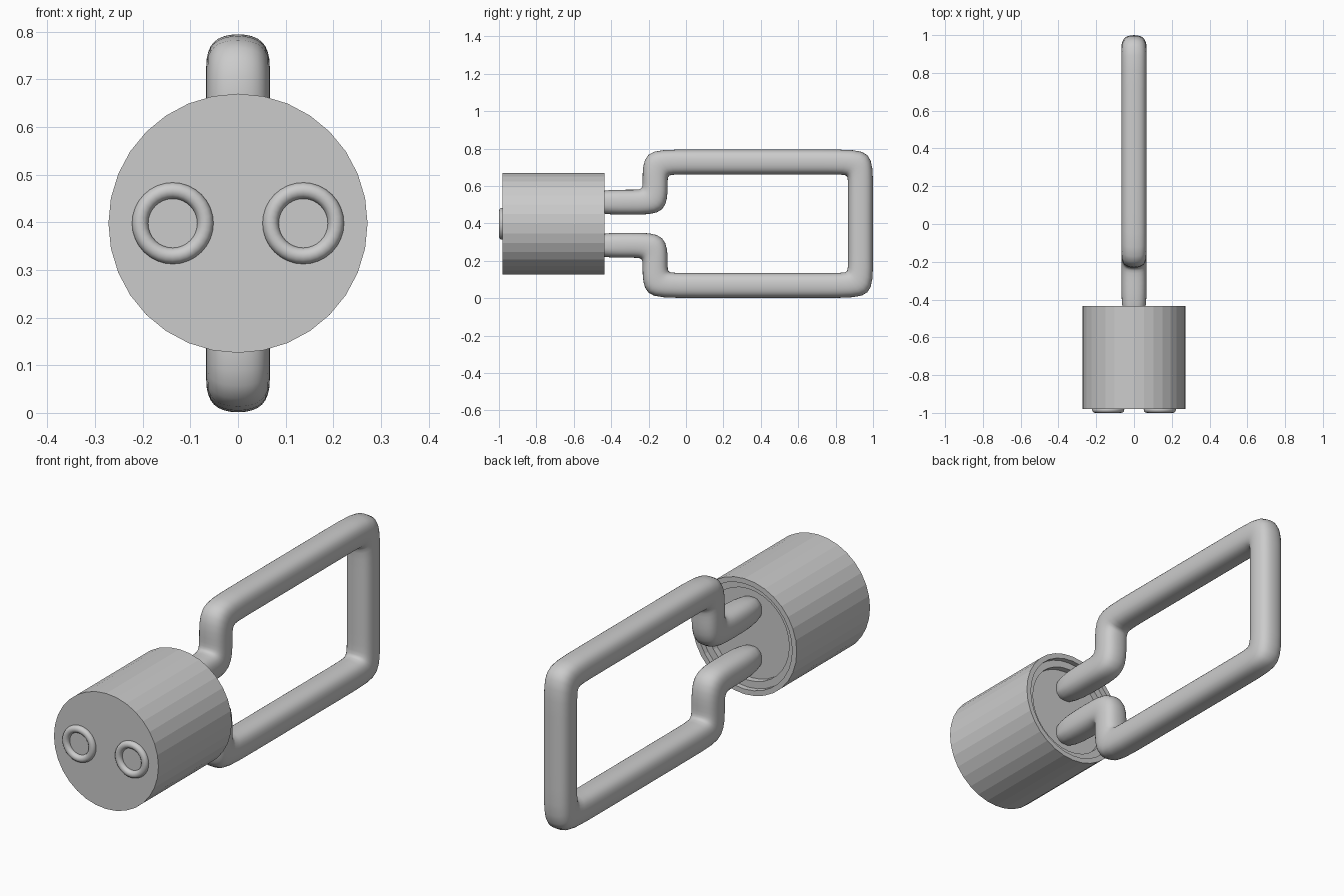
import bpy, bmesh
from math import sin, cos, pi
from mathutils import Vector

if "Cube" in bpy.data.objects:
    bpy.data.objects.remove(bpy.data.objects["Cube"])

CZ = 0.398  # height of the main axis


def make_object(name, bm, smooth):
    bmesh.ops.recalc_face_normals(bm, faces=bm.faces)
    for f in bm.faces:
        f.smooth = smooth
    mesh = bpy.data.meshes.new(name)
    bm.to_mesh(mesh)
    bm.free()
    ob = bpy.data.objects.new(name, mesh)
    bpy.context.collection.objects.link(ob)
    return ob


def loft(name, rings, smooth):
    """Join successive closed rings of points and cap both ends."""
    bm = bmesh.new()
    loops = [[bm.verts.new(p) for p in ring] for ring in rings]
    n = len(loops[0])
    for a, b in zip(loops, loops[1:]):
        for i in range(n):
            j = (i + 1) % n
            bm.faces.new((a[i], a[j], b[j], b[i]))
    bm.faces.new(loops[0])
    bm.faces.new(loops[-1])
    return make_object(name, bm, smooth)


# Faceted body with a stepped recess at the back: (radius, y)
profile = [(0.272, -0.98), (0.272, -0.435), (0.248, -0.435),
           (0.248, -0.46), (0.215, -0.46), (0.215, -0.49)]
loft("plug_body",
     [[(r * cos(2 * pi * k / 32), y, CZ + r * sin(2 * pi * k / 32))
       for k in range(32)] for r, y in profile], False)

# Two raised rings on the front face
for side, x in (("left", -0.137), ("right", 0.137)):
    bpy.ops.mesh.primitive_torus_add(
        location=(x, -0.983, CZ), rotation=(pi / 2, 0, 0),
        major_radius=0.0685, minor_radius=0.017,
        major_segments=32, minor_segments=12)
    bpy.context.object.name = side + "_front_ring"
    bpy.ops.object.shade_smooth()

# Handle: mitred sweep of a rounded square section along a mirrored path (y, z)
half = [(-0.55, 0.115), (-0.28, 0.115), (-0.165, 0.115), (-0.165, 0.222),
        (-0.165, 0.33), (-0.05, 0.33), (0.82, 0.33), (0.933, 0.33),
        (0.933, 0.215)]
path = [Vector(p) for p in half + [(y, -z) for y, z in reversed(half)]]
a, b = 0.068, 0.036
section = [(a, b), (b, a), (-b, a), (-a, b), (-a, -b), (-b, -a), (b, -a), (a, -b)]
rings = []
for i, p in enumerate(path):
    d_in = (p - path[i - 1]).normalized() if i else (path[1] - p).normalized()
    d_out = (path[i + 1] - p).normalized() if i < len(path) - 1 else d_in
    t = (d_in + d_out).normalized()
    normal = Vector((-t.y, t.x)) / t.dot(d_in)
    rings.append([(x, p.x + normal.x * s, CZ + p.y + normal.y * s)
                  for x, s in section])
handle = loft("loop_handle", rings, True)
sub = handle.modifiers.new("Smooth", "SUBSURF")
sub.levels = sub.render_levels = 2
